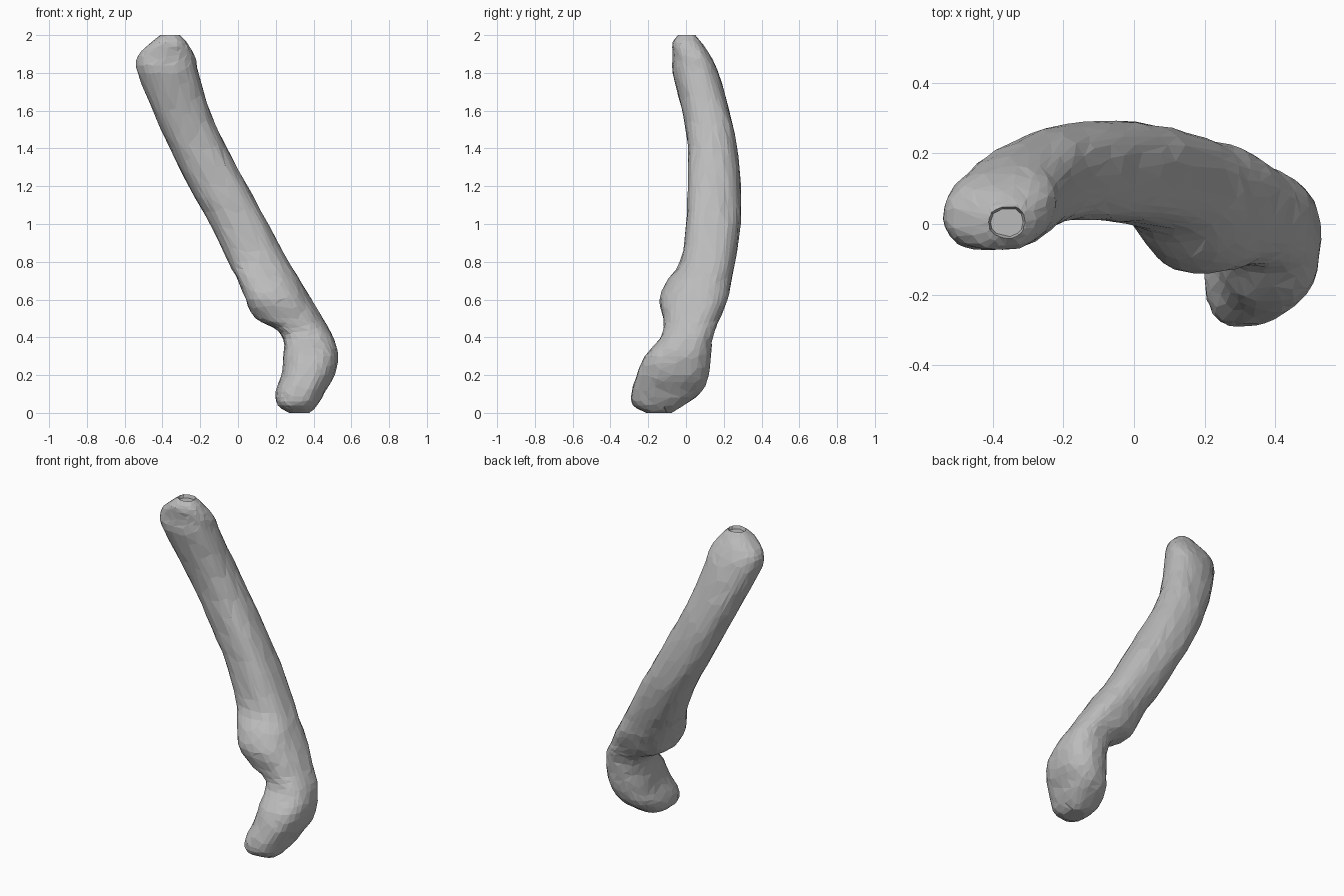
import bpy, bmesh, math, random
from mathutils import Vector, noise

default_cube = bpy.data.objects.get("Cube")
if default_cube:
    bpy.data.objects.remove(default_cube, do_unlink=True)

SIDES = 32
STEPS = 3
FULLNESS = 0.82  # below one swells the oval towards a rounded box
rng = random.Random(4)

# Level slices in hundredths: height, left, right, front, back, diagonal skew
SLICES = [
    (0, 27, 38, -21, -8, 10),
    (4, 21, 42, -28, -1, 10),
    (11, 20, 46, -29, 8, 10),
    (20, 23, 51, -26, 12, 5),
    (30, 24, 53, -22, 13, 0),
    (39, 24, 51, -14, 14, 0),
    (45, 19, 48, -12, 16, 0),
    (50, 9, 45, -12, 18, 5),
    (60, 4, 39, -14, 22, 15),
    (70, 0, 33, -10, 24, 5),
    (80, -5, 27, -3, 26, 0),
    (100, -15, 16, 0, 29, -10),
    (120, -26, 5, 1, 29, -10),
    (140, -36, -6, 1, 27, 0),
    (160, -45, -15, -2, 23, 10),
    (180, -53, -21, -7, 17, 15),
    (189, -53, -23, -7, 13, 15),
    (196, -46, -27, -7, 8, 10),
    (200, -41, -31, -4, 5, 0),
]


def blend(before, start, end, after, t):
    """Smooth curve from start to end, guided by the neighbours."""
    return start + 0.5 * t * (end - before + t * (
        2 * before - 5 * start + 4 * end - after + t * (3 * (start - end) + after - before)))


def smooth_slices(slices):
    last = len(slices) - 1
    for i in range(last):
        group = (slices[max(i - 1, 0)], slices[i], slices[i + 1], slices[min(i + 2, last)])
        for step in range(STEPS):
            yield [blend(*values, step / STEPS) / 100 for values in zip(*group)]
    yield [value / 100 for value in slices[last]]


def fuller(value):
    return math.copysign(abs(value) ** FULLNESS, value)


def add_ring(bm, height, left, right, front, back, skew):
    """Skewed, full oval that fills the given width and depth."""
    ring = []
    for k in range(SIDES):
        angle = math.tau * k / SIDES
        x = (left + right) / 2 + (right - left) / 2 * fuller(math.cos(angle))
        y = (front + back) / 2 + (back - front) / 2 * fuller(math.sin(angle + skew))
        point = Vector((x, y, height))
        # Slight lumps on the surface
        outward = Vector((math.cos(angle), math.sin(angle), 0))
        lump = 0.004 * noise.noise(point * 11) + rng.uniform(-1, 1) * 0.002
        ring.append(bm.verts.new(point + outward * lump))
    return ring


# Flat grey colour
grey = bpy.data.materials.new("plain_grey")
grey.use_nodes = True
colour = (0.5, 0.5, 0.5, 1)
grey.diffuse_color = colour
grey.node_tree.nodes["Principled BSDF"].inputs["Base Color"].default_value = colour

# Bent, lumpy stick skinned over the slices
bm = bmesh.new()
rings = [add_ring(bm, *values) for values in smooth_slices(SLICES)]
for lower, upper in zip(rings, rings[1:]):
    for k in range(SIDES):
        n = (k + 1) % SIDES
        bm.faces.new((lower[k], lower[n], upper[n], upper[k]))
bm.faces.new(list(reversed(rings[0])))
top_cap = bm.faces.new(rings[-1])

# Small pit in the upper end
bmesh.ops.inset_region(bm, faces=[top_cap], thickness=0.012, depth=0)
bmesh.ops.inset_region(bm, faces=[top_cap], thickness=0.006, depth=-0.02)
bmesh.ops.triangulate(bm, faces=bm.faces[:])
bmesh.ops.recalc_face_normals(bm, faces=bm.faces[:])

mesh = bpy.data.meshes.new("bent_stick")
bm.to_mesh(mesh)
bm.free()
mesh.materials.append(grey)
stick = bpy.data.objects.new("bent_stick", mesh)
bpy.context.collection.objects.link(stick)

# Irregular flat facets
facets = stick.modifiers.new("irregular_facets", 'DECIMATE')
facets.ratio = 0.5
